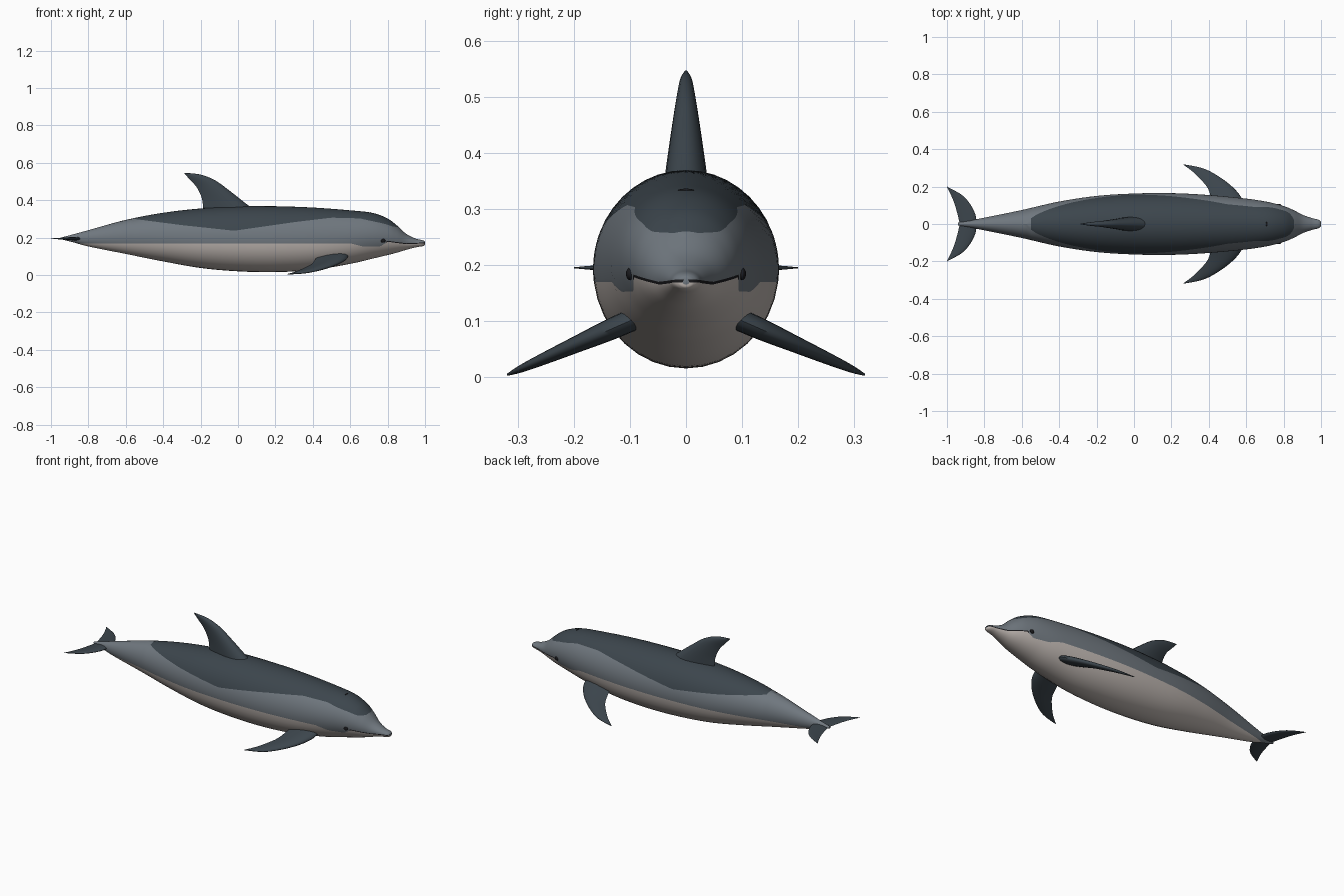
import bpy
import bmesh
import math
from mathutils import Vector

if "Cube" in bpy.data.objects:
    bpy.data.objects.remove(bpy.data.objects["Cube"])


def material(name, colour):
    mat = bpy.data.materials.new(name)
    mat.use_nodes = True
    mat.diffuse_color = (*colour, 1)
    shader = next(n for n in mat.node_tree.nodes if n.type == "BSDF_PRINCIPLED")
    shader.inputs["Base Color"].default_value = (*colour, 1)
    return mat


BELLY, GREY, DARK, BLACK = range(4)
palette = [
    material("pale belly", (0.53, 0.48, 0.45)),
    material("flank grey", (0.16, 0.185, 0.21)),
    material("dark slate", (0.045, 0.06, 0.073)),
    material("black", (0.01, 0.01, 0.012)),
]


def spline(rows, steps):
    """Smooth curve through rows of numbers."""
    result = []
    for i in range(len(rows) - 1):
        before, after = rows[max(i - 1, 0)], rows[min(i + 2, len(rows) - 1)]
        for k in range(steps):
            t = k / steps
            result.append([
                b + t * ((c - a) + t * ((2 * a - 5 * b + 4 * c - d) + t * (3 * (b - c) + d - a))) / 2
                for a, b, c, d in zip(before, rows[i], rows[i + 1], after)])
    return result + [list(rows[-1])]


def border(points, x):
    """Height of a colour border at x."""
    for (xa, za), (xb, zb) in zip(points, points[1:]):
        if x <= xb:
            return za + (zb - za) * (x - xa) / (xb - xa)
    return points[-1][1]


def loft(name, rings, paint, angle=45):
    """Skin closed rings, cap both ends, colour each face by paint(ring, column)."""
    bm = bmesh.new()
    loops = [[bm.verts.new(p) for p in ring] for ring in rings]
    count = len(loops[0])
    for i, (low, high) in enumerate(zip(loops, loops[1:])):
        for j in range(count):
            k = (j + 1) % count
            bm.faces.new((low[j], low[k], high[k], high[j])).material_index = paint(i, j)
    for i, end in ((0, loops[0]), (len(loops) - 2, loops[-1])):
        bm.faces.new(end).material_index = paint(i, count // 4)
    bmesh.ops.recalc_face_normals(bm, faces=bm.faces[:])
    mesh = bpy.data.meshes.new(name)
    bm.to_mesh(mesh)
    bm.free()
    for mat in palette:
        mesh.materials.append(mat)
    obj = bpy.data.objects.new(name, mesh)
    bpy.context.collection.objects.link(obj)
    smooth(obj, angle)
    return obj


def smooth(obj, angle):
    bpy.ops.object.select_all(action="DESELECT")
    obj.select_set(True)
    bpy.context.view_layer.objects.active = obj
    bpy.ops.object.shade_smooth_by_angle(angle=math.radians(angle))


# Body stations: x, top, bottom, half width
stations = spline([
    (-0.94, 0.202, 0.19, 0.008), (-0.88, 0.218, 0.175, 0.018),
    (-0.8, 0.24, 0.153, 0.034), (-0.6, 0.295, 0.113, 0.075),
    (-0.4, 0.333, 0.073, 0.12), (-0.2, 0.356, 0.038, 0.15),
    (0, 0.368, 0.02, 0.163), (0.2, 0.368, 0.016, 0.165),
    (0.4, 0.361, 0.027, 0.155), (0.6, 0.346, 0.06, 0.136),
    (0.72, 0.332, 0.088, 0.117), (0.8, 0.302, 0.107, 0.096),
    (0.85, 0.265, 0.12, 0.076), (0.9, 0.22, 0.135, 0.05),
    (0.95, 0.195, 0.148, 0.032), (0.985, 0.187, 0.154, 0.024),
    (0.997, 0.181, 0.159, 0.015), (1, 0.175, 0.165, 0.006)], 8)
belly_line = [(-1, 0.168), (0.6, 0.17), (0.67, 0.152), (0.76, 0.153),
              (0.8, 0.178), (0.9, 0.165), (1, 0.169)]
cape_line = [(-1, 0.4), (-0.57, 0.302), (-0.3, 0.267), (-0.02, 0.237), (0.3, 0.283),
             (0.5, 0.307), (0.65, 0.303), (0.78, 0.275), (0.83, 0.259), (0.87, 0.256), (1, 0.3)]

# Each ring has rows lying exactly on the belly, mouth and cape borders
segments = (8, 1, 8, 8)
half = sum(segments)
rings, caped = [], []
for x, top, bottom, width in stations:
    middle, height = (top + bottom) / 2, (top - bottom) / 2
    cape = border(cape_line, x)
    belly = border(belly_line, x)
    stops = [-math.pi / 2]
    for n, z in enumerate((belly, belly + 0.005, cape)):
        a = math.asin(max(-1, min(1, (z - middle) / height)))
        stops.append(min(max(a, stops[-1] + 0.01), math.pi / 2 - 0.03 + n * 0.01))
    stops.append(math.pi / 2)
    angles = [stops[0]]
    for a, b, n in zip(stops, stops[1:], segments):
        angles += [a + (b - a) * (k + 1) / n for k in range(n)]
    side = [(width * math.cos(a), middle + height * math.sin(a)) for a in angles]
    rings.append([(x, y, z) for y, z in side] + [(x, -y, z) for y, z in side[-2:0:-1]])
    caped.append(cape < top)


def body_paint(i, j):
    row = j if j < half else 2 * half - 1 - j
    if row < segments[0]:
        return BELLY
    if row == segments[0]:
        return BLACK if stations[i][0] > 0.79 else GREY
    return DARK if row >= half - segments[-1] and caped[i] and caped[i + 1] else GREY


loft("body", rings, body_paint, 60)


def fin(name, outline, place, normal):
    """Tapered fin from rows of leading u, v, trailing u, v, half thickness."""
    normal = Vector(normal).normalized()
    fin_rings = []
    for lu, lv, tu, tv, thick in spline(outline, 6):
        lead, trail = Vector(place(lu, lv)), Vector(place(tu, tv))
        ring = []
        for k in range(20):
            a = math.tau * k / 20
            bulge = 1.3 * math.sin(a) * abs(math.cos(a / 2)) * thick
            ring.append(trail.lerp(lead, (1 + math.cos(a)) / 2) + normal * bulge)
        fin_rings.append(ring)
    return loft(name, fin_rings, lambda i, j: DARK, 50)


# Dorsal fin
fin("dorsal_fin", [
    (0.12, 0.33, -0.185, 0.33, 0.04), (0.065, 0.365, -0.187, 0.36, 0.037),
    (-0.04, 0.447, -0.193, 0.41, 0.027), (-0.12, 0.505, -0.22, 0.468, 0.018),
    (-0.2, 0.537, -0.257, 0.51, 0.011), (-0.287, 0.547, -0.287, 0.543, 0.002)],
    lambda u, v: (u, 0, v), (0, 1, 0))

flipper = [
    (0.59, 0.095, 0.43, 0.08, 0.02), (0.575, 0.14, 0.415, 0.13, 0.019),
    (0.53, 0.195, 0.395, 0.19, 0.015), (0.455, 0.253, 0.355, 0.24, 0.011),
    (0.37, 0.297, 0.31, 0.283, 0.007), (0.265, 0.319, 0.265, 0.316, 0.002)]
fluke = [
    (-0.84, -0.005, -0.93, -0.005, 0.01), (-0.848, 0.05, -0.943, 0.05, 0.009),
    (-0.875, 0.105, -0.957, 0.1, 0.007), (-0.92, 0.155, -0.975, 0.147, 0.005),
    (-1, 0.2, -1, 0.197, 0.001)]


def ball(name, location, scale, colour):
    bpy.ops.mesh.primitive_uv_sphere_add(segments=16, ring_count=10, radius=1, location=location)
    obj = bpy.context.object
    obj.name = name
    obj.scale = scale
    obj.data.materials.append(palette[colour])
    smooth(obj, 60)


# Paired flippers, tail flukes and eyes
for label, s in (("left", 1), ("right", -1)):
    word = "left" if s > 0 else "right"
    fin(word + "_flipper", flipper,
        lambda u, v: (u, s * v, 0.096 - 0.44 * (v - 0.11)), (0, 0.44 * s, 1))
    fin(word + "_fluke", fluke, lambda u, v: (u, s * v, 0.195), (0, 0, 1))
    ball(word + "_eye", (0.775, s * 0.1, 0.184), (0.013, 0.007, 0.011), BLACK)

# Blowhole
ball("blowhole", (0.71, 0, 0.333), (0.005, 0.014, 0.003), BLACK)
